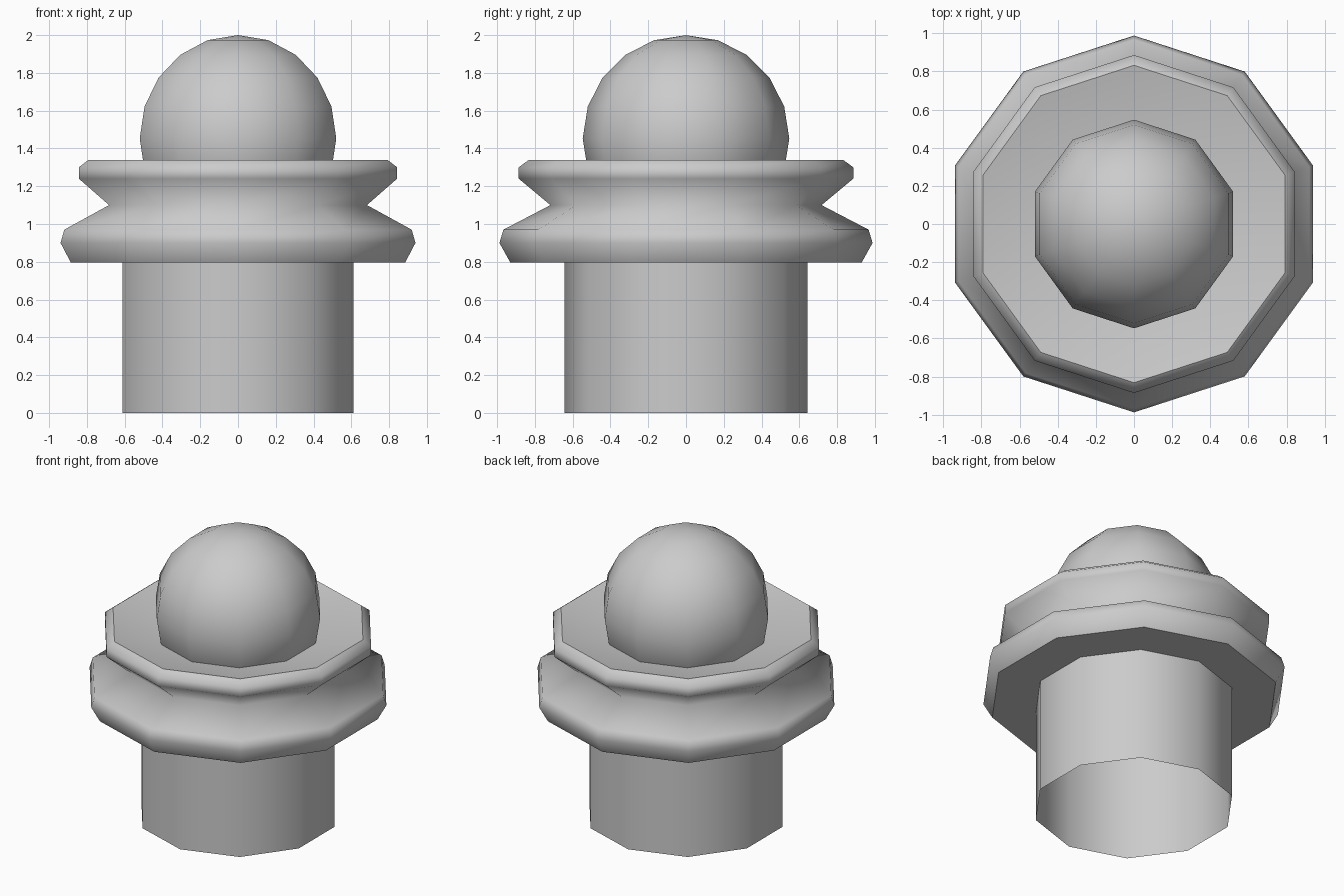
import bpy, bmesh, math

if "Cube" in bpy.data.objects:
    bpy.data.objects.remove(bpy.data.objects["Cube"])

SIDES = 10

grey = bpy.data.materials.new("plain_grey")
grey.use_nodes = True
colour = (0.6, 0.6, 0.6, 1)
grey.diffuse_color = colour
grey.node_tree.nodes["Principled BSDF"].inputs["Base Color"].default_value = colour


def lathe(name, profile, sharp_rings=()):
    """Turn a (radius, height) profile into a smooth ten-sided solid."""
    bm = bmesh.new()
    rings = []
    for r, z in profile:
        if r == 0:
            rings.append([bm.verts.new((0, 0, z))] * SIDES)
            continue
        angles = [math.pi / 2 + math.tau * i / SIDES for i in range(SIDES)]
        rings.append([bm.verts.new((r * math.cos(a), r * math.sin(a), z)) for a in angles])
    for low, high in zip(rings, rings[1:]):
        for i in range(SIDES):
            j = (i + 1) % SIDES
            corners = dict.fromkeys((low[i], low[j], high[j], high[i]))
            bm.faces.new(list(corners)).smooth = True
    # Keep the chosen rings crisp
    for k in sharp_rings:
        for i in range(SIDES):
            bm.edges.get((rings[k][i], rings[k][(i + 1) % SIDES])).smooth = False
    mesh = bpy.data.meshes.new(name)
    bm.to_mesh(mesh)
    bm.free()
    mesh.materials.append(grey)
    obj = bpy.data.objects.new(name, mesh)
    bpy.context.collection.objects.link(obj)
    return obj


# Open tube at the bottom
lathe("tube", [(0.643, 0), (0.643, 0.795)])

# Waisted collar with a flat underside and a shallow dished top
lathe("collar", [(0.643, 0.795), (0.93, 0.795), (0.988, 0.9), (0.967, 0.97),
                 (0.718, 1.1), (0.886, 1.24), (0.886, 1.3), (0.832, 1.34),
                 (0, 1.152)], sharp_rings=(1, 7))

# Ball resting in the dish
R, CENTRE = 0.547, 1.453
arc = [math.pi * k / SIDES for k in range(SIDES + 1)]
ball_profile = [(R * math.sin(a), CENTRE - R * math.cos(a)) for a in arc]
ball_profile[0], ball_profile[-1] = (0, CENTRE - R), (0, CENTRE + R)
lathe("ball", ball_profile)
